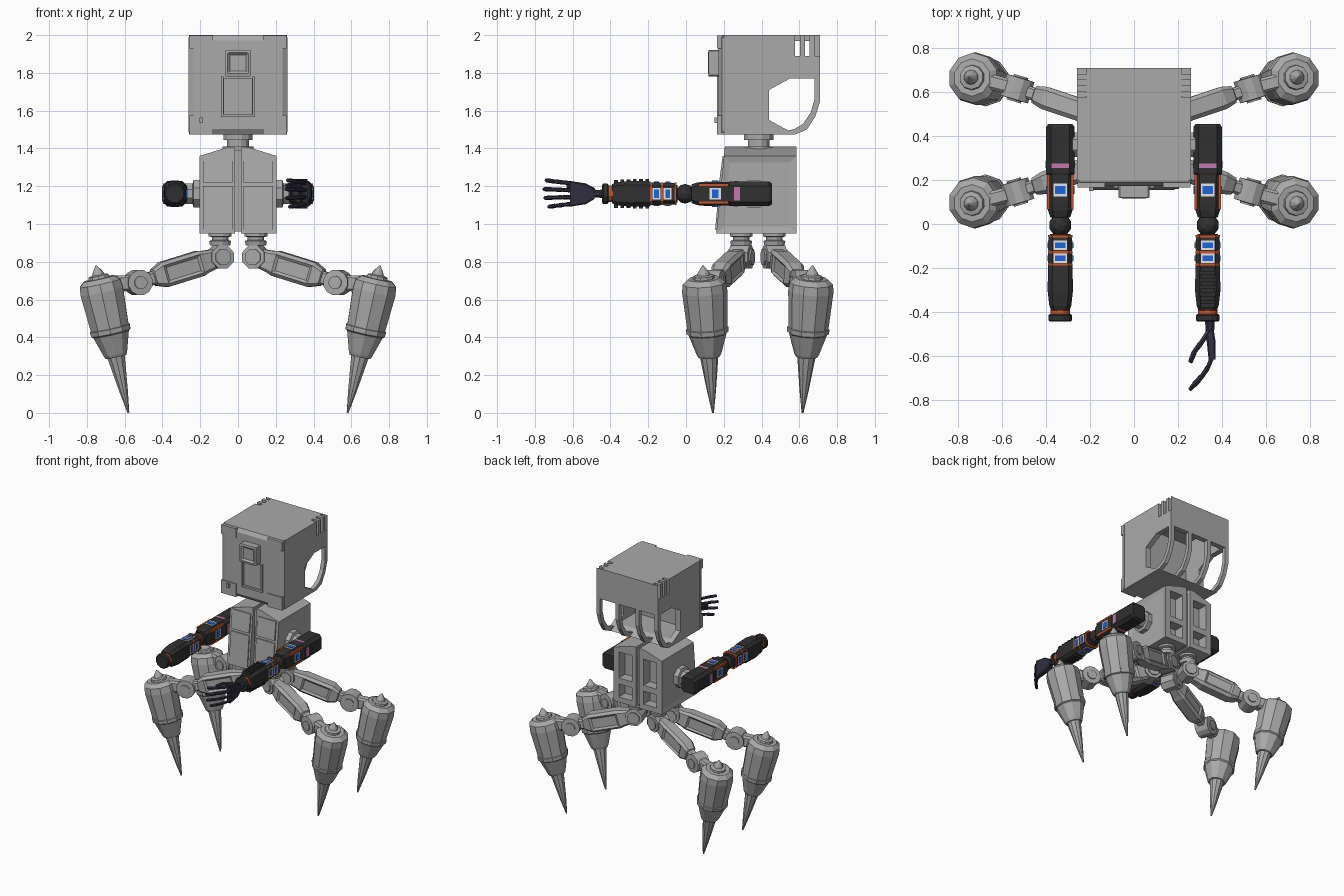
import bpy, bmesh, math
from mathutils import Vector as V

if "Cube" in bpy.data.objects:
    bpy.data.objects.remove(bpy.data.objects["Cube"])

def material(name, r, g, b):
    m = bpy.data.materials.new(name)
    m.diffuse_color = (r, g, b, 1)
    m.use_nodes = True
    m.node_tree.nodes["Principled BSDF"].inputs["Base Color"].default_value = m.diffuse_color
    return m

GREY = material("light_grey", .40, .40, .40)
BLACK = material("charcoal", .03, .03, .03)
NAVY = material("dark_navy", .03, .027, .05)
ORANGE = material("orange", .60, .09, .02)
BLUE = material("blue", .01, .13, .70)
PINK = material("pink", .55, .18, .42)
WHITE = material("white", .8, .8, .8)
X, Z = V((1, 0, 0)), V((0, 0, 1))

def finish(name, bm, mat):
    bmesh.ops.recalc_face_normals(bm, faces=bm.faces)
    me = bpy.data.meshes.new(name)
    bm.to_mesh(me)
    bm.free()
    me.materials.append(mat)
    ob = bpy.data.objects.new(name, me)
    bpy.context.collection.objects.link(ob)
    return ob

def loft(name, mat, rings):
    """Skin a list of equal-length point rings and cap both ends."""
    bm = bmesh.new()
    vs = [[bm.verts.new(p) for p in r] for r in rings]
    n = len(vs[0])
    for a, b in zip(vs, vs[1:]):
        for i in range(n):
            bm.faces.new((a[i], a[(i + 1) % n], b[(i + 1) % n], b[i]))
    bm.faces.new(vs[0])
    bm.faces.new(vs[-1])
    return finish(name, bm, mat)

def section(c, u, v, hw, hh, k=.35):
    """Chamfered rectangle around c."""
    q = k * min(hw, hh)
    return [V(c) + u * a + v * b for a, b in (
        (hw, hh - q), (hw - q, hh), (q - hw, hh), (-hw, hh - q),
        (-hw, q - hh), (q - hw, -hh), (hw - q, -hh), (hw, q - hh))]

def lathe(name, mat, p0, p1, prof, n=8):
    """Turned shape on the axis p0 to p1; prof holds (distance, radius)."""
    p0, d = V(p0), (V(p1) - V(p0)).normalized()
    q = d.to_track_quat('Z', 'Y')
    ang = [2 * math.pi * (i + .5) / n for i in range(n)]
    return loft(name, mat, [[p0 + d * t + q @ V((r * math.cos(a), r * math.sin(a), 0)) for a in ang]
                            for t, r in prof])

def box(name, mat, c, s):
    h = V(s) / 2
    return loft(name, mat, [[V(c) + V((a * h.x, b * h.y, e * h.z)) for a, b in
                ((1, 1), (-1, 1), (-1, -1), (1, -1))] for e in (-1, 1)])

def prism_x(name, mat, pts, x0, x1):
    return loft(name, mat, [[(x, y, z) for y, z in pts] for x in (x0, x1)])

def panel(ob, rule, border, depth):
    """Recess the faces chosen by rule."""
    bm = bmesh.new()
    bm.from_mesh(ob.data)
    bmesh.ops.inset_individual(bm, faces=[f for f in bm.faces if rule(f)], thickness=border, use_even_offset=True)
    sel = [f for f in bm.faces if rule(f) and all(len(e.link_faces) == 2 for e in f.edges)]
    for f in sel:
        if f.calc_area() > 4 * border * border:
            d = f.normal * -depth
            for v in f.verts:
                v.co += d
    bm.to_mesh(ob.data)
    bm.free()

def cut(ob, c, s):
    cutter = box("cutter", GREY, c, s)
    cutter.hide_render = True
    m = ob.modifiers.new("cut", 'BOOLEAN')
    m.operation, m.object, m.solver = 'DIFFERENCE', cutter, 'EXACT'
    bpy.context.view_layer.objects.active = ob
    bpy.ops.object.modifier_apply(modifier=m.name)
    bpy.data.objects.remove(cutter)

# Head: hollow shell, open at the lower back, with corner vents
head = prism_x("head_shell", GREY, [(.2, 1.475), (.58, 1.475), (.55, 1.49), (.44, 1.55), (.44, 1.71),
               (.55, 1.77), (.71, 1.77), (.71, 2), (.2, 2)], -.26, .26)
cut(head, (0, .485, 1.74), (.44, .37, .46))
for s in (-1, 1):
    for y in (.59, .642, .695):
        cut(head, (s * .25, y, 1.95), (.07, .026, .12))
# Curved ribs across the open back
for i, x in enumerate((-.245, -.085, .085, .245)):
    prism_x(f"head_rib_{i}", GREY, [(.71, 1.78), (.71, 1.65), (.685, 1.57), (.64, 1.50), (.58, 1.475), (.54, 1.475),
            (.54, 1.495), (.575, 1.503), (.62, 1.53), (.66, 1.59), (.68, 1.66), (.68, 1.78)], x - .015, x + .015)
# Face plate with recessed screen, corner guards and sensor box
Y0, ZH = .2, 1.7375
face = loft("face_plate", GREY, [section((0, y, ZH), X, Z, h, h, .05) for y, h in
            ((.205, .2625), (.19, .2625), (.172, .235))])
cut(face, (0, .165, 1.675), (.15, .03, .19))
for s in (-1, 1):
    for z, h in ((1.525, .1), (1.963, .07)):
        box("corner_guard", GREY, (s * .195, .185, z), (.125, .04, h))
    box("screen_frame_side", GREY, (s * .083, .17, 1.675), (.014, .012, .21))
box("screen_frame_bottom", GREY, (0, .17, 1.573), (.18, .012, .014))
sensor = loft("sensor_box", GREY, [section((0, y, 1.852), X, Z, h, h, .08) for y, h in
              ((.175, .07), (.12, .07), (.105, .055))])
panel(sensor, lambda f: f.normal.y < -.9, .012, .012)
box("face_stud", GREY, (-.195, .16, 1.55), (.02, .02, .03))

# Neck
lathe("neck", GREY, (0, .385, 1.39), (0, .385, 2), [(0, .085), (.02, .085), (.021, .06), (.055, .06),
      (.056, .08), (.09, .08)], 12)

# Torso: two halves with a recessed spine, panels and rear windows
box("torso_spine", GREY, (0, .39, 1.175), (.06, .34, .43))
for s in (-1, 1):
    outline = [(.015, .95), (.205, .95), (.205, 1.36), (.06, 1.405), (.015, 1.41)]
    half = loft("torso_half", GREY, [[(s * x, f(z), z) for x, z in outline] for f in
                (lambda z: .16 + .1 * (z - .95), lambda z: .585)])
    panel(half, lambda f: f.normal.x * s > .9 and f.calc_area() > .08, .035, .008)
    for z, h in ((1.235, .2), (1.04, .1)):
        cut(half, (s * .105, .58, z), (.11, .14, h))
    prism_x("chest_upper_plate", GREY, [(.175, 1.22), (.194, 1.36), (.22, 1.36), (.22, 1.22)], s * .03, s * .185)
    prism_x("chest_lower_plate", GREY, [(.154, .97), (.176, 1.2), (.22, 1.2), (.22, .97)], s * .03, s * .185)
    lathe("shoulder_joint", GREY, (s * .2, .36, 1.16), (s, .36, 1.16), [(0, .08), (.035, .08), (.04, .06), (.08, .06)])

# Legs: hip, thigh, knee and pointed shin at each corner
YC = .38
for sx in (-1, 1):
    for sy in (-1, 1):
        n = ("left_" if sx < 0 else "right_") + ("front_" if sy < 0 else "back_")
        P = lambda x, y, z: V((sx * x, YC + sy * y, z))
        H, K = P(.095, .088, .825), P(.53, .235, .69)
        flat = P(.75, .285, 0) - P(.1, .09, 0)
        side = flat.normalized().cross(Z)
        d = (K - H).normalized()
        up = side.cross(d)
        top = V((H.x, H.y, .965))
        lathe(n + "hip_swivel", GREY, top, H, [(0, .062), (.03, .062), (.035, .045), (.05, .045), (.055, .06),
              (.08, .055)], 12)
        lathe(n + "hip", GREY, H - side * .065, H + side * .065, [(0, .045), (.01, .045), (.012, .065), (.118, .065),
              (.12, .045), (.13, .045)], 8)
        thigh = loft(n + "thigh", GREY, [section(H + d * t, side, up, a, b) for t, a, b in
                     ((.02, .035, .05), (.09, .045, .06), (.12, .052, .068), (.33, .052, .068),
                      (.385, .04, .045), (.39, .03, .036), (.47, .03, .036))])
        panel(thigh, lambda f: f.calc_area() > .012, .014, .01)
        lathe(n + "knee", GREY, K - side * .06, K + side * .06, [(0, .035), (.008, .035), (.01, .068), (.11, .068),
              (.112, .035), (.12, .035)], 12)
        S = P(.715, .283, .68)
        e = (S - K).normalized()
        loft(n + "knee_link", GREY, [section(K + e * t, side, side.cross(e), .035, .042) for t in (0, .17)])
        tip, head_pt = P(.58, .237, 0), P(.75, .29, .775)
        lathe(n + "foot_spike", GREY, tip, head_pt, [(0, .005), (.12, .024), (.33, .052)], 10)
        shin = lathe(n + "shin", GREY, tip, head_pt, [(.305, .058), (.32, .066), (.44, .105), (.66, .12), (.705, .115),
                     (.73, .085)], 10)
        panel(shin, lambda f: f.calc_area() > .0135 and len(f.verts) == 4, .009, .008)
        lathe(n + "shin_band", GREY, tip, head_pt, [(.425, .096), (.435, .111), (.46, .113), (.465, .1)], 10)
        lathe(n + "shin_cap", GREY, tip, head_pt, [(.72, .06), (.745, .055), (.75, .034), (.762, .03), (.80, .004)], 10)

# Arms: black armour with coloured bands and window inserts
def window(name, x, y, w, h, length):
    for mat, tag, l, k, g in ((WHITE, "_white", length, .062, .003), (BLUE, "_blue", length * .6, .046, .006)):
        box(name + tag, mat, (x, y, ZA), (2 * (w + g), l, k))
        box(name + tag, mat, (x, y, ZA), (k, l, 2 * (h + g)))

ZA = 1.16
for s in (-1, 1):
    n, x = ("left_" if s < 0 else "right_"), s * .335
    arm = lambda name, mat, st: loft(n + name, mat, [section((x, y, ZA), X, Z, a, b) for y, a, b in st])
    rear = arm("shoulder_armour", BLACK, [(.455, .055, .055), (.44, .065, .065), (.23, .065, .065), (.215, .055, .055)])
    panel(rear, lambda f: f.calc_area() > .015, .012, .006)
    box(n + "pink_band", PINK, (x, .27, ZA), (.134, .032, .072))
    box(n + "pink_band_top", PINK, (x, .265, ZA), (.08, .022, .134))
    arm("upper_arm", BLACK, [(.225, .058, .062), (.1, .058, .064), (.06, .055, .06), (.03, .045, .05)])
    for a in (-1, 1):
        for b in (-1, 1):
            box(n + "upper_arm_stripe", ORANGE, (x + a * .055, .145, ZA + b * .048), (.012, .16, .013))
    window(n + "upper_arm_window", x, .155, .058, .063, .06)
    lathe(n + "elbow_pin", BLACK, (x, .04, ZA), (x, -1, ZA), [(0, .03), (.09, .03)])
    bm = bmesh.new()
    bmesh.ops.create_icosphere(bm, subdivisions=2, radius=.052)
    bmesh.ops.translate(bm, verts=bm.verts, vec=(x, -.005, ZA))
    finish(n + "elbow_ball", bm, BLACK)
    arm("forearm_upper", BLACK, [(-.045, .045, .045), (-.065, .053, .056), (-.185, .053, .06)])
    for y in (-.056, -.128, -.185):
        arm("forearm_band", ORANGE, [(y + .005, .056, .06), (y - .005, .056, .06)])
    window(n + "forearm_window_a", x, -.097, .053, .058, .042)
    window(n + "forearm_window_b", x, -.156, .053, .058, .042)
    arm("forearm", BLACK, [(-.188, .055, .066), (-.3, .058, .068), (-.37, .05, .06), (-.392, .042, .05)])
    lathe(n + "wrist_band", ORANGE, (x, -.385, ZA), (x, -1, ZA), [(0, .046), (.026, .046)], 12)
    lathe(n + "wrist_cuff", BLACK, (x, -.41, ZA), (x, -1, ZA), [(0, .05), (.006, .056), (.028, .056), (.034, .048)], 12)
    if s > 0:
        for i in range(6):
            box("right_forearm_ridge", BLACK, (x, -.205 - i * .033, ZA), (.065, .02, .158 - .002 * i))

# Hand on the right arm, fingers curling inward
lathe("wrist", NAVY, (.345, -.44, ZA), (.345, -1, ZA), [(0, .024), (.06, .02)])
loft("palm", NAVY, [section((x, y, ZA), X, Z, a, b) for x, y, a, b in
     ((.345, -.485, .018, .028), (.35, -.53, .02, .055), (.355, -.615, .016, .068))])

def finger(name, pts, r):
    for i, (a, b) in enumerate(zip(pts, pts[1:])):
        L = (V(b) - V(a)).length
        lathe(f"{name}_{i}", NAVY, a, b, [(-.004, r * .8), (.006, r), (L - .006, r * .9), (L, r * .7)], 6)

for i, (o, k) in enumerate(((.055, .95), (.019, 1.03), (-.017, 1), (-.053, .85))):
    finger(f"finger_{i}", [(.355 - dx * k, -.605 - dy * k, ZA + o * m) for dx, dy, m in
           ((0, 0, 1), (.02, .05, 1.1), (.055, .1, 1.2), (.1, .145, 1.3))], .012)
finger("thumb", [(.34, -.49, 1.18), (.305, -.54, 1.2), (.275, -.58, 1.205), (.255, -.63, 1.2)], .014)
